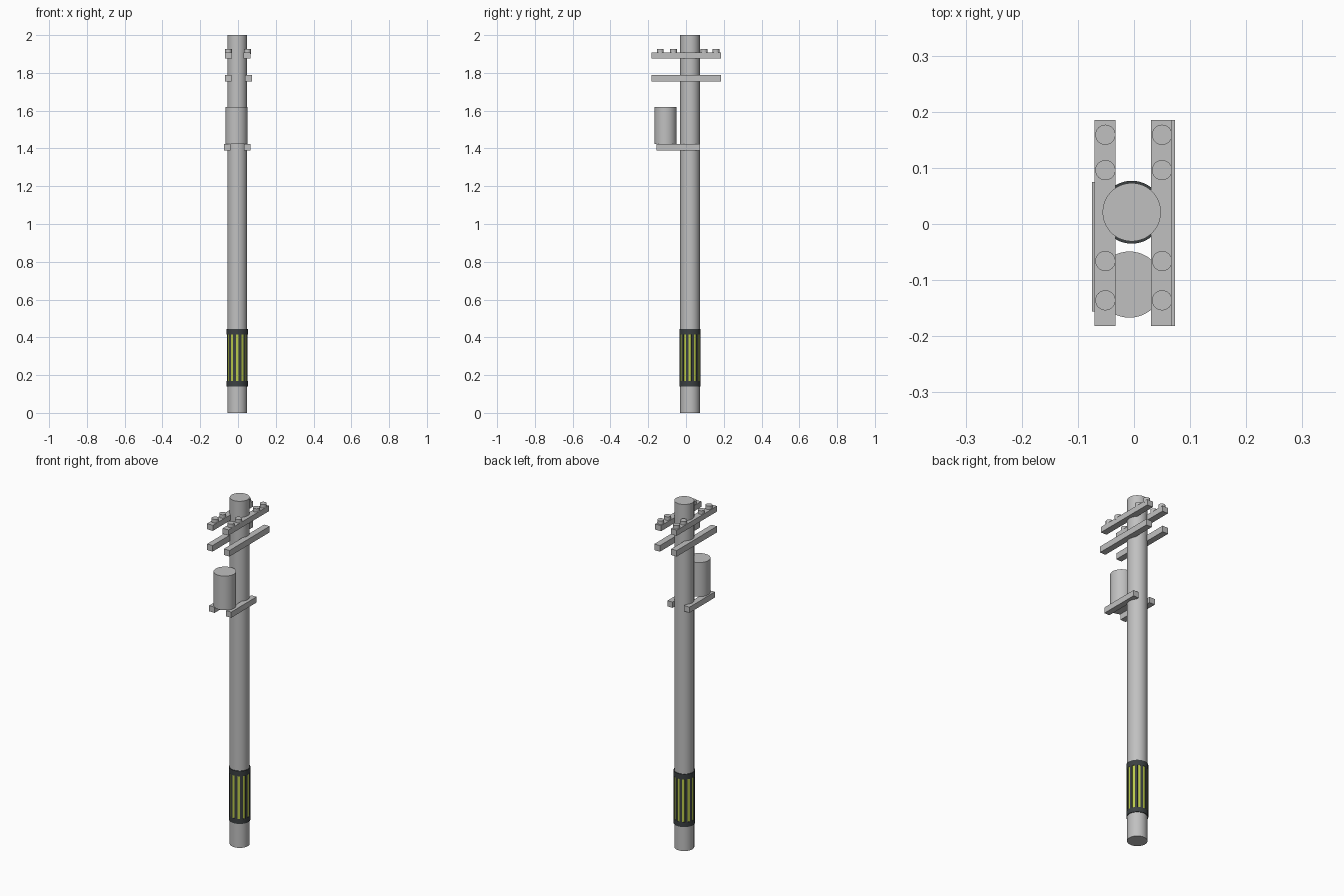
import bpy, bmesh, math
from mathutils import Matrix, Vector

if "Cube" in bpy.data.objects:
    bpy.data.objects.remove(bpy.data.objects["Cube"], do_unlink=True)


def material(name, rgb):
    m = bpy.data.materials.new(name)
    m.use_nodes = True
    m.diffuse_color = (*rgb, 1)
    node = next(n for n in m.node_tree.nodes if n.type == "BSDF_PRINCIPLED")
    node.inputs["Base Color"].default_value = (*rgb, 1)
    return m


concrete = material("concrete grey", (0.53, 0.53, 0.53))
black = material("dark rubber", (0.045, 0.052, 0.055))
yellow = material("warning yellow", (0.5, 0.6, 0.07))


def finish(name, bm, mats, smooth=False):
    bmesh.ops.recalc_face_normals(bm, faces=bm.faces)
    mesh = bpy.data.meshes.new(name)
    bm.to_mesh(mesh)
    bm.free()
    for m in mats:
        mesh.materials.append(m)
    ob = bpy.data.objects.new(name, mesh)
    bpy.context.collection.objects.link(ob)
    if smooth:
        bpy.ops.object.select_all(action="DESELECT")
        ob.select_set(True)
        bpy.context.view_layer.objects.active = ob
        bpy.ops.object.shade_smooth_by_angle(angle=math.radians(30))
    return ob


def cylinder(name, x, y, radius, z0, z1, sides=48):
    bm = bmesh.new()
    bmesh.ops.create_cone(bm, cap_ends=True, segments=sides, radius1=radius, radius2=radius,
                          depth=z1 - z0, matrix=Matrix.Translation((x, y, (z0 + z1) / 2)))
    return finish(name, bm, [concrete], True)


def beam(name, x0, x1, y0, y1, z0, z1):
    bm = bmesh.new()
    low, high = Vector((x0, y0, z0)), Vector((x1, y1, z1))
    bmesh.ops.create_cube(bm, size=1, matrix=Matrix.Translation((low + high) / 2)
                          @ Matrix.Diagonal((*(high - low), 1)))
    return finish(name, bm, [concrete])


# Pole
PX, PY = -0.004, 0.021
cylinder("pole", PX, PY, 0.052, 0, 2)

# Crossarms and the insulators on the upper pair
beam("upper_crossarm_right", -0.07, -0.033, -0.182, 0.185, 1.875, 1.907)
beam("upper_crossarm_left", 0.03, 0.067, -0.182, 0.185, 1.875, 1.907)
beam("lower_crossarm_right", -0.07, -0.035, -0.182, 0.185, 1.755, 1.79)
beam("lower_crossarm_left", 0.037, 0.073, -0.182, 0.185, 1.755, 1.79)
for side, x in (("right", -0.051), ("left", 0.05)):
    for i, y in enumerate((-0.136, -0.066, 0.096, 0.159)):
        cylinder(f"insulator_{side}_{i + 1}", x, y, 0.018, 1.9, 1.927, 24)

# Transformer and its supports
beam("transformer_support_right", -0.075, -0.04, -0.156, 0.075, 1.39, 1.423)
beam("transformer_support_left", 0.033, 0.066, -0.156, 0.075, 1.39, 1.423)
cylinder("transformer", -0.008, -0.108, 0.059, 1.423, 1.62)

# Warning sleeve: twelve sunken yellow panels around a dark band
COUNT, PER = 12, 6
SIDES = COUNT * PER
bm = bmesh.new()
rings = []
for z in (0.14, 0.168, 0.415, 0.445):
    ring = []
    for i in range(SIDES):
        a = math.tau * (i - PER / 4) / SIDES
        ring.append(bm.verts.new((PX + 0.056 * math.cos(a), PY + 0.056 * math.sin(a), z)))
    rings.append(ring)
panels = []
for level in range(3):
    for i in range(SIDES):
        j = (i + 1) % SIDES
        face = bm.faces.new((rings[level][i], rings[level][j],
                             rings[level + 1][j], rings[level + 1][i]))
        if level == 1 and i % PER < PER // 2:
            panels.append(face)
bm.faces.new(rings[0][::-1])
bm.faces.new(rings[3])
bm.normal_update()
bmesh.ops.inset_region(bm, faces=panels, thickness=0.0005, depth=-0.002)
for face in panels:
    face.material_index = 1
finish("warning_sleeve", bm, [black, yellow], True)
